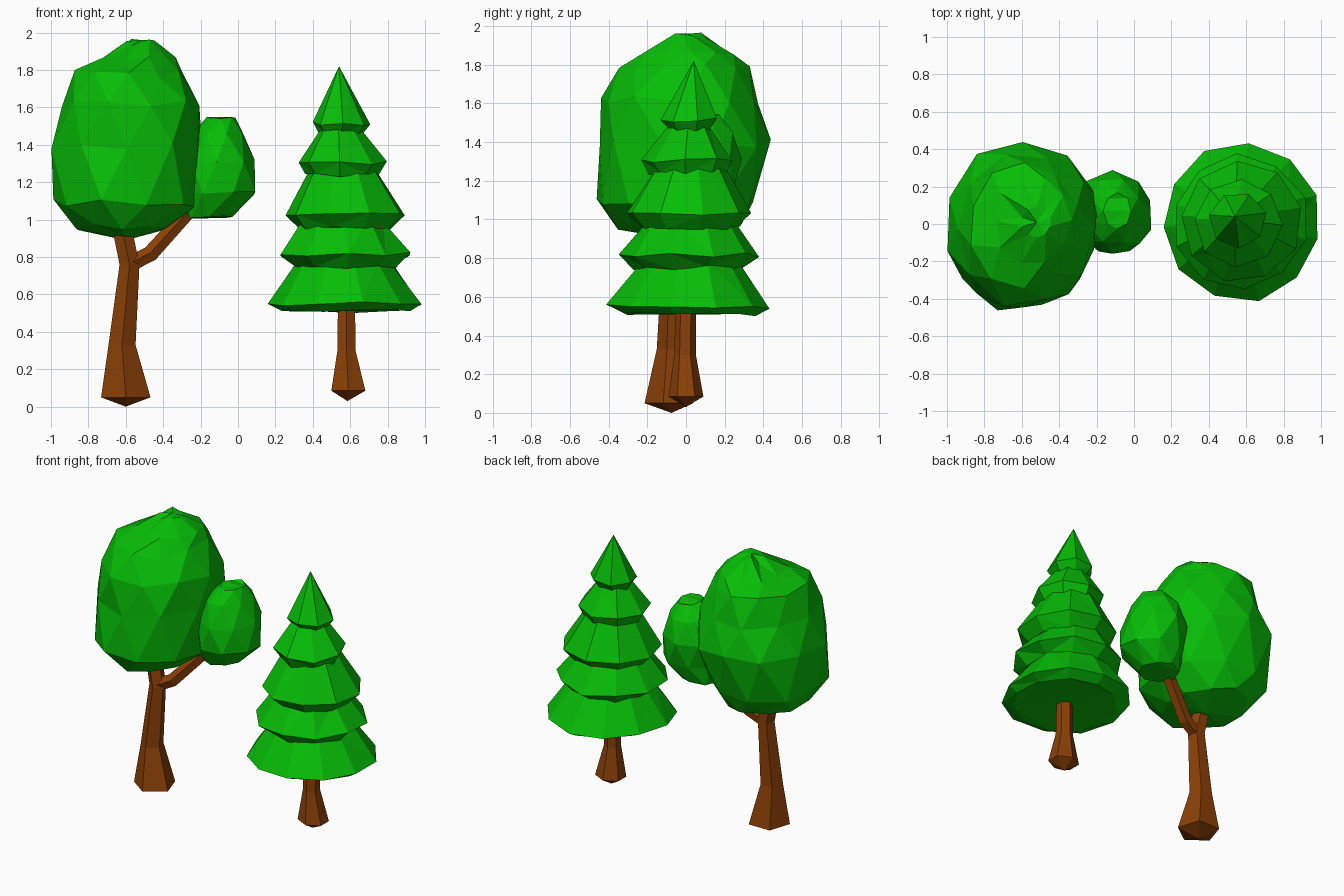
import bpy, bmesh, math, random
from mathutils import Vector

if "Cube" in bpy.data.objects:
    bpy.data.objects.remove(bpy.data.objects["Cube"])

random.seed(11)


def material(name, rgb):
    m = bpy.data.materials.new(name)
    m.diffuse_color = (*rgb, 1)
    m.use_nodes = True
    m.node_tree.nodes["Principled BSDF"].inputs["Base Color"].default_value = m.diffuse_color
    return m


GREEN = material("leaf green", (0.002, 0.51, 0.002))
BROWN = material("bark brown", (0.26, 0.052, 0.002))


def loft(name, rings, sides, mat, stagger=0.0, phase=-90, jitter=0.0, zjit=0.0, tip=None, base=None, bulge=0.0):
    """Rings are (x, y, z, rx, ry); stagger turns each next ring, bulge squares off the -x side."""
    bm = bmesh.new()
    loops = []
    for k, (x, y, z, rx, ry) in enumerate(rings):
        row = []
        for i in range(sides):
            a = math.radians(phase) + 2 * math.pi * (i + (k % 2) * stagger) / sides
            f = 1 + random.uniform(-jitter, jitter)
            if math.cos(a) < 0:
                f += bulge * abs(math.sin(2 * a))
            row.append(bm.verts.new((x + rx * f * math.cos(a), y + ry * f * math.sin(a),
                                     z + random.uniform(-zjit, zjit))))
        loops.append(row)
    for k in range(len(loops) - 1):
        lo, hi = loops[k], loops[k + 1]
        for i in range(sides):
            j = (i + 1) % sides
            if not stagger:
                bm.faces.new((lo[i], lo[j], hi[j], hi[i]))
            elif k % 2 == 0:
                bm.faces.new((lo[i], lo[j], hi[i]))
                bm.faces.new((lo[j], hi[j], hi[i]))
            else:
                bm.faces.new((lo[i], hi[j], hi[i]))
                bm.faces.new((lo[i], lo[j], hi[j]))
    for row, point in ((loops[0], base), (loops[-1], tip)):
        if point:
            v = bm.verts.new(point)
            for i in range(sides):
                bm.faces.new((row[i], row[(i + 1) % sides], v))
        else:
            bm.faces.new(row)
    bmesh.ops.triangulate(bm, faces=[f for f in bm.faces if len(f.verts) > 3])
    bmesh.ops.recalc_face_normals(bm, faces=bm.faces)
    me = bpy.data.meshes.new(name)
    bm.to_mesh(me)
    bm.free()
    me.materials.append(mat)
    ob = bpy.data.objects.new(name, me)
    bpy.context.collection.objects.link(ob)
    return ob


def limb(name, path, sides, mat):
    """Round-ish limb with rings square to a path of (point, radius)."""
    pts = [Vector(p) for p, r in path]
    ob = loft(name, [(0, 0, k, 1, 1) for k in range(len(path))], sides, mat)
    for v in ob.data.vertices:
        k = round(v.co.z)
        d = (pts[min(k + 1, len(pts) - 1)] - pts[max(k - 1, 0)]).normalized()
        q = Vector((0, 0, 1)).rotation_difference(d)
        v.co = pts[k] + q @ (Vector((v.co.x, v.co.y, 0)) * path[k][1])
    return ob


# Broadleaf tree: trunk with pointed foot, fork and side branch
loft("broadleaf_trunk", [(-.60, -.075, .05, .139, .139), (-.62, -.075, .33, .076, .076),
                         (-.58, -.07, .76, .056, .056), (-.63, -.06, 1.0, .055, .055)],
     5, BROWN, base=(-.60, -.075, 0))
limb("side_branch", [((-.60, -.07, .75), .045), ((-.47, -.05, .815), .045), ((-.22, .04, 1.09), .04)], 5, BROWN)

# Large and small leaf crowns
loft("large_crown", [(-.62, -.04, .95, .25, .31), (-.605, -.05, 1.09, .38, .41),
                     (-.595, 0, 1.39, .41, .455), (-.575, -.025, 1.62, .365, .41),
                     (-.585, -.005, 1.78, .29, .335), (-.54, .02, 1.85, .20, .23),
                     (-.52, .01, 1.945, .08, .08)],
     10, GREEN, stagger=.5, jitter=.04, zjit=.025, base=(-.60, 0, .89), tip=(-.52, .01, 1.96), bulge=.04)
loft("small_crown", [(-.16, .055, 1.01, .13, .13), (-.105, .05, 1.14, .21, .205),
                     (-.115, .065, 1.32, .20, .232), (-.115, .07, 1.46, .145, .18),
                     (-.09, .07, 1.54, .075, .095)],
     8, GREEN, stagger=.5, jitter=.04, zjit=.012)

# Conifer: trunk with flared foot and pointed base
loft("conifer_trunk", [(.59, 0, .085, .105, .09), (.58, -.005, .30, .056, .056),
                       (.58, 0, .62, .052, .052)], 6, BROWN, base=(.585, 0, .03))

# Conifer tiers: under-rim, rim and neck radius per tier, with neck height
tiers = [(.57, .51, .34, .55, .42, .745, .275), (.56, .745, .275, .815, .36, .965, .24),
         (.565, .955, .25, 1.025, .32, 1.24, .195), (.55, 1.24, .195, 1.305, .235, 1.46, .12)]
for k, (x, z0, r0, z1, r1, z2, r2) in enumerate(tiers):
    loft(f"conifer_tier_{k + 1}", [(x + .01, .01, z0, r0, r0), (x + .01, .01, z1, r1, r1),
                                   (x - .005, .02, z2 + .03, r2 - .015, r2 - .015)],
         11 - k, GREEN, phase=20 + 37 * k, jitter=.03, zjit=.012)
loft("conifer_top", [(.55, .02, 1.455, .11, .11), (.555, .02, 1.515, .152, .15)],
     7, GREEN, phase=15, jitter=.04, zjit=.012, tip=(.54, .04, 1.82))
